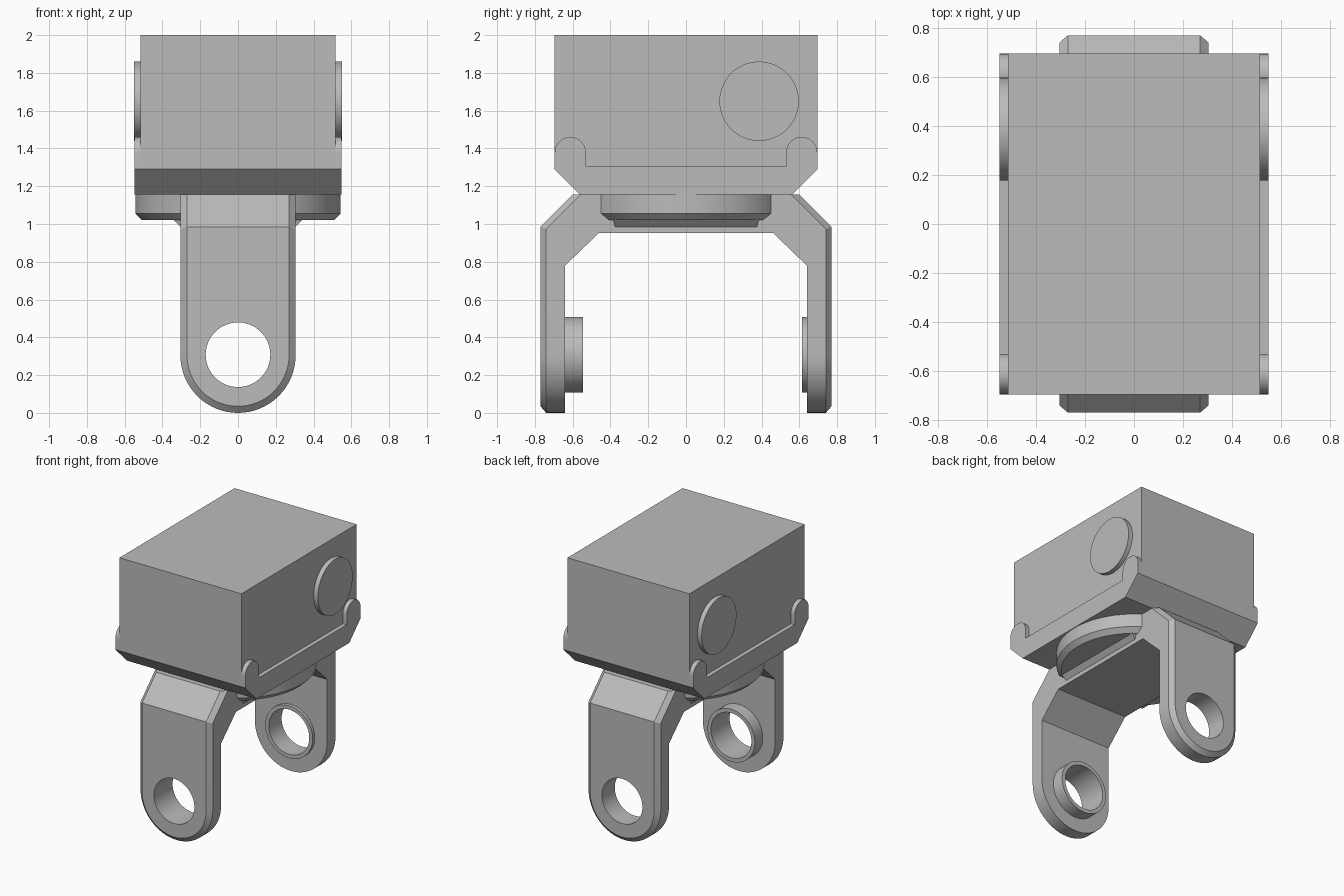
import bpy, bmesh, math
from mathutils import Matrix

cube = bpy.data.objects.get("Cube")
if cube:
    bpy.data.objects.remove(cube, do_unlink=True)

GREY = (0.5, 0.5, 0.5, 1)
grey = bpy.data.materials.new("plain grey")
grey.use_nodes = True
grey.diffuse_color = GREY
grey.node_tree.nodes["Principled BSDF"].inputs["Base Color"].default_value = GREY


def finish(name, bm):
    """Turn a bmesh into a shaded object."""
    bmesh.ops.recalc_face_normals(bm, faces=bm.faces)
    mesh = bpy.data.meshes.new(name)
    bm.to_mesh(mesh)
    bm.free()
    mesh.materials.append(grey)
    obj = bpy.data.objects.new(name, mesh)
    bpy.context.collection.objects.link(obj)
    bpy.ops.object.select_all(action="DESELECT")
    obj.select_set(True)
    bpy.context.view_layer.objects.active = obj
    bpy.ops.object.shade_smooth_by_angle(angle=math.radians(30))
    return obj


def loft(name, rings, closed=False):
    """Skin equal-length rings of points; cap the ends, or join last to first."""
    bm = bmesh.new()
    loops = [[bm.verts.new(p) for p in ring] for ring in rings]
    pairs = list(zip(loops, loops[1:]))
    if closed:
        pairs.append((loops[-1], loops[0]))
    else:
        bm.faces.new(loops[0])
        bm.faces.new(loops[-1])
    for a, b in pairs:
        for i in range(len(a)):
            j = (i + 1) % len(a)
            bm.faces.new((a[i], a[j], b[j], b[i]))
    return finish(name, bm)


def prism_x(name, outline, x0, x1):
    return loft(name, [[(x, y, z) for y, z in outline] for x in (x0, x1)])


def arc(r, start, end, n):
    steps = [math.radians(start + (end - start) * i / n) for i in range(n + 1)]
    return [(r * math.cos(t), r * math.sin(t)) for t in steps]


def circle(r, n=64):
    return arc(r, 0, 360, n)[:-1]


# Housing with chamfered lower edges
LOW, CHAMFER_TOP, HALF_Y, FOOT_Y = 1.155, 1.29, 0.695, 0.56
prism_x("housing", [(-FOOT_Y, LOW), (FOOT_Y, LOW), (HALF_Y, CHAMFER_TOP),
                    (HALF_Y, 2), (-HALF_Y, 2), (-HALF_Y, CHAMFER_TOP)], -0.515, 0.515)

# Side plates with a rounded ear at each end, and the round side caps
ear = [(0.6125 + y, 1.378 + z) for y, z in arc(0.0825, 0, 180, 20)]
half = [(FOOT_Y, LOW), (HALF_Y, CHAMFER_TOP)] + ear + [(0.53, 1.305)]
plate = half + [(-y, z) for y, z in reversed(half)]
cap = [(0.387 + y, 1.65 + z) for y, z in circle(0.21)]
for side, s in (("left", 1), ("right", -1)):
    prism_x(side + "_plate", plate, s * 0.515, s * 0.548)
    prism_x(side + "_cap", cap, s * 0.515, s * 0.55)

# Turntable under the housing, and the gusset joining it to the yoke
loft("turntable", [[(x, y, z) for x, y in circle(r, 96)]
                   for r, z in ((0.508, 1.02), (0.543, 1.055), (0.543, LOW))])
loft("gusset", [[(sx * x, sy * y, z) for sx, sy in ((1, 1), (-1, 1), (-1, -1), (1, -1))]
                for x, y, z in ((0.305, 0.375, 0.985), (0.34, 0.385, 1.022))])

# Yoke: rounded legs bent into a bridge, chamfered round the outside
RADIUS, ARC_STEPS = 0.305, 32


def yoke_ring(half_x, leg_y, bend_z, bridge_y, bridge_z):
    leg = [(x, -leg_y, RADIUS + z) for x, z in arc(half_x, 0, -180, ARC_STEPS)]
    front = ([(half_x, -bridge_y, bridge_z), (half_x, -leg_y, bend_z)] + leg
             + [(-half_x, -leg_y, bend_z), (-half_x, -bridge_y, bridge_z)])
    return front + [(-x, -y, z) for x, y, z in front]


bm = bmesh.new()
loops = [[bm.verts.new(p) for p in yoke_ring(*spec)] for spec in (
    (0.305, 0.64, 0.78, 0.46, 0.953),
    (0.305, 0.74, 0.973, 0.558, LOW),
    (0.27, 0.77, 0.985, 0.6, LOW))]
count = len(loops[0])
h = count // 2
for a, b in zip(loops, loops[1:]):
    for i in range(count):
        j = (i + 1) % count
        bm.faces.new((a[i], a[j], b[j], b[i]))
for ring in (loops[0], loops[2]):
    for o in (0, h):
        bm.faces.new(ring[o + 1:o + h - 1])
        bm.faces.new((ring[o], ring[o + 1], ring[o + h - 2], ring[o + h - 1]))
    bm.faces.new((ring[0], ring[h - 1], ring[h], ring[count - 1]))
yoke = finish("yoke", bm)

# Pivot holes through both legs
PIVOT_Z, BORE = 0.308, 0.171
bm = bmesh.new()
bmesh.ops.create_cone(bm, cap_ends=True, segments=64, radius1=BORE, radius2=BORE, depth=2,
                      matrix=Matrix.Translation((0, 0, PIVOT_Z)) @ Matrix.Rotation(math.pi / 2, 4, "X"))
cutter = finish("pivot_cutter", bm)
cutter.hide_render = True
cut = yoke.modifiers.new("pivot_holes", "BOOLEAN")
cut.operation, cut.solver, cut.object = "DIFFERENCE", "EXACT", cutter
bpy.context.view_layer.objects.active = yoke
bpy.ops.object.modifier_apply(modifier=cut.name)
bpy.data.objects.remove(cutter, do_unlink=True)
bpy.ops.object.select_all(action="DESELECT")
yoke.select_set(True)
bpy.ops.object.shade_smooth_by_angle(angle=math.radians(30))

# Collars round the holes on the inner leg faces
for name, y0, y1 in (("front_collar", -0.64, -0.545), ("back_collar", 0.64, 0.615)):
    loft(name, [[(x, y, PIVOT_Z + z) for x, z in circle(r)]
                for r, y in ((BORE, y0), (0.2, y0), (0.2, y1), (BORE, y1))], closed=True)
